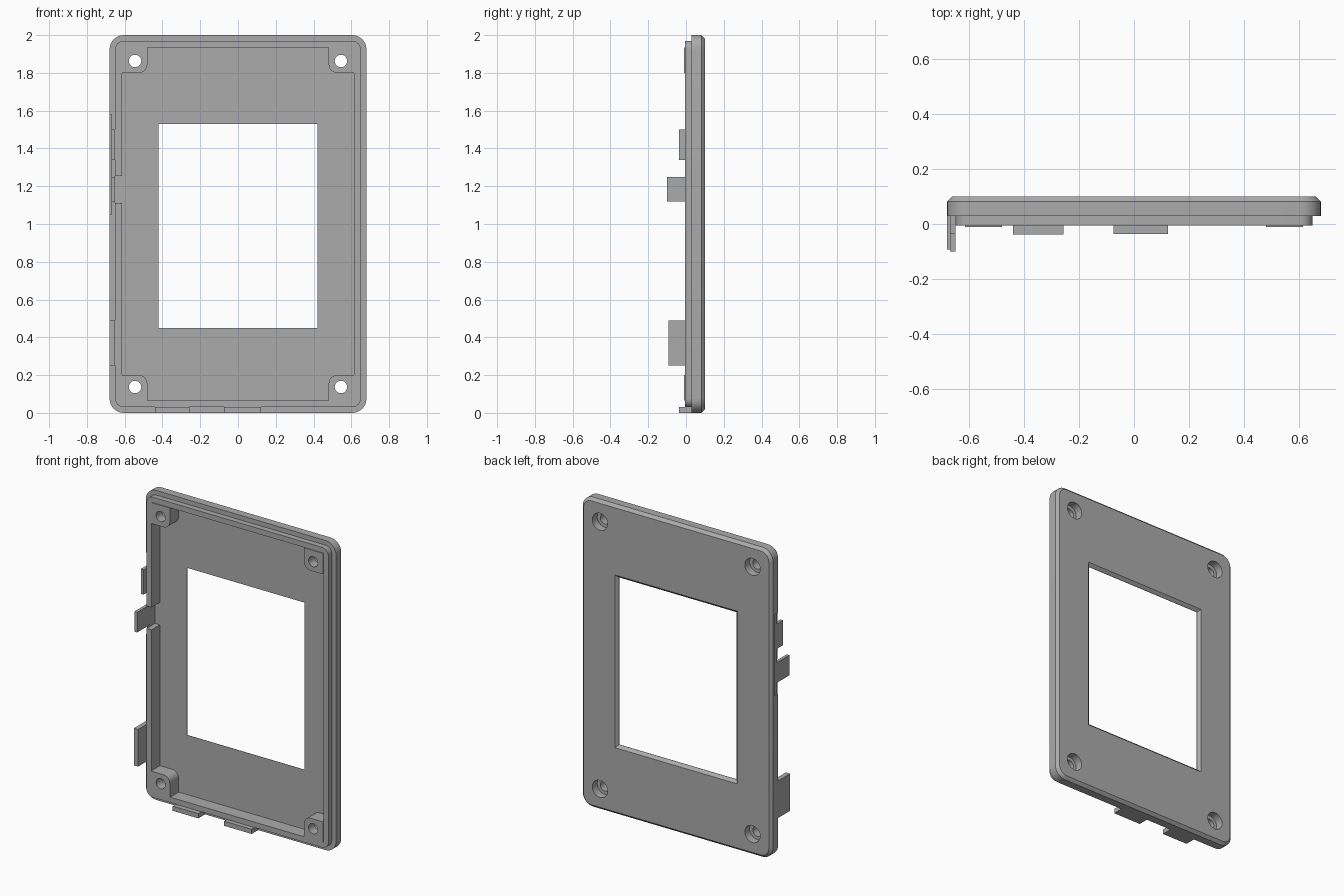
import bpy, bmesh
from math import pi, cos, sin, radians

cube = bpy.data.objects.get("Cube")
if cube:
    bpy.data.objects.remove(cube, do_unlink=True)

grey = bpy.data.materials.new("grey plastic")
grey.use_nodes = True
COLOR = (0.41, 0.41, 0.41, 1)
grey.diffuse_color = COLOR
grey.node_tree.nodes["Principled BSDF"].inputs["Base Color"].default_value = COLOR

CORNERS = [(1, 1), (-1, 1), (-1, -1), (1, -1)]


def outline(x0, x1, z0, z1, radii, inset, seg=8):
    """Counter-clockwise rectangle in x and z with a radius for each corner."""
    pts = []
    for i, (sx, sz) in enumerate(CORNERS):
        r = max(radii[i] - inset, 0) if radii[i] else 0
        cx = (x1 - inset - r) if sx > 0 else (x0 + inset + r)
        cz = (z1 - inset - r) if sz > 0 else (z0 + inset + r)
        for k in range(seg + 1 if r else 1):
            a = (i + k / seg) * pi / 2
            pts.append((cx + r * cos(a), cz + r * sin(a)))
    return pts


def loft(name, x0, x1, z0, z1, levels, radii=(0, 0, 0, 0)):
    """Stack the outline along y; levels are (y, inset) pairs."""
    bm = bmesh.new()
    rings = [[bm.verts.new((x, y, z)) for x, z in outline(x0, x1, z0, z1, radii, inset)]
             for y, inset in levels]
    n = len(rings[0])
    for a, b in zip(rings, rings[1:]):
        for i in range(n):
            j = (i + 1) % n
            bm.faces.new((a[i], a[j], b[j], b[i]))
    bm.faces.new(rings[0])
    bm.faces.new(rings[-1])
    bmesh.ops.remove_doubles(bm, verts=bm.verts, dist=1e-5)
    bmesh.ops.recalc_face_normals(bm, faces=bm.faces)
    mesh = bpy.data.meshes.new(name)
    bm.to_mesh(mesh)
    bm.free()
    mesh.materials.append(grey)
    obj = bpy.data.objects.new(name, mesh)
    bpy.context.collection.objects.link(obj)
    return obj


def box(name, x0, x1, y0, y1, z0, z1):
    return loft(name, x0, x1, z0, z1, [(y0, 0), (y1, 0)])


def cut(obj, cutters):
    """Subtract the cutters and bake the result."""
    for c in cutters:
        c.hide_render = True
        mod = obj.modifiers.new("cut", 'BOOLEAN')
        mod.operation, mod.solver, mod.object = 'DIFFERENCE', 'EXACT', c
    bpy.context.view_layer.update()
    baked = bpy.data.meshes.new_from_object(
        obj.evaluated_get(bpy.context.evaluated_depsgraph_get()))
    obj.modifiers.clear()
    obj.data = baked


FLOOR = 0.08
# Bezel plate with stepped lip in front and chamfered rim at the back
bezel = loft("bezel", -0.68, 0.68, 0, 2,
             [(-0.006, 0.03), (0.03, 0.03), (0.03, 0), (0.082, 0), (0.1, 0.018)],
             [0.075] * 4)

# Corner screw posts, with one rounded inner corner each
posts, holes = [], []
for sx, sz in CORNERS:
    xs = sorted((sx * 0.48, sx * 0.615))
    zs = sorted((1 + sz * 0.8, 1 + sz * 0.935))
    radii = [0.045 if c == (-sx, -sz) else 0 for c in CORNERS]
    label = ("upper" if sz > 0 else "lower") + ("_left" if sx > 0 else "_right")
    posts.append(loft(label + "_screw_post", *xs, *zs, [(-0.011, 0), (FLOOR, 0)], radii))
    # Screw hole with a wider recess at the back
    x, z, r = sx * 0.545, 1 + sz * 0.863, 0.055
    holes.append(loft("hole_cutter", x - r, x + r, z - r, z + r,
                      [(-0.1, 0.022), (0.05, 0.022), (0.05, 0), (0.2, 0)], [r] * 4))

# Cavity, flared window, lip notch and shallow side recess
openings = [
    box("cavity_cutter", -0.615, 0.615, -0.1, FLOOR, 0.065, 1.935),
    loft("window_cutter", -0.42, 0.42, 0.45, 1.53,
         [(-0.1, 0), (0.082, 0), (0.122, -0.04)]),
    box("notch_cutter", -0.65, -0.6, -0.1, FLOOR, 1.11, 1.255),
    box("recess_cutter", -0.75, -0.67, -0.1, 0.06, 1.05, 1.58),
]
cut(bezel, openings + holes)
for post, hole in zip(posts, holes):
    cut(post, [hole])
for helper in openings + holes:
    bpy.data.objects.remove(helper, do_unlink=True)

# Tabs along the right side and bottom edge
tabs = [
    box("lower_side_tab", -0.68, -0.65, -0.092, 0.03, 0.25, 0.49),
    box("middle_side_tab", -0.67, -0.65, -0.1, 0.03, 1.12, 1.25),
    box("upper_side_tab", -0.67, -0.65, -0.036, 0.03, 1.34, 1.5),
    box("bottom_tab_right", -0.44, -0.257, -0.038, 0.03, 0, 0.03),
    box("bottom_tab_left", -0.075, 0.123, -0.036, 0.03, 0, 0.03),
]

# Smooth the round corners and holes while keeping edges crisp
bpy.ops.object.select_all(action='DESELECT')
for obj in [bezel] + posts + tabs:
    obj.select_set(True)
bpy.context.view_layer.objects.active = bezel
bpy.ops.object.shade_smooth_by_angle(angle=radians(30))
